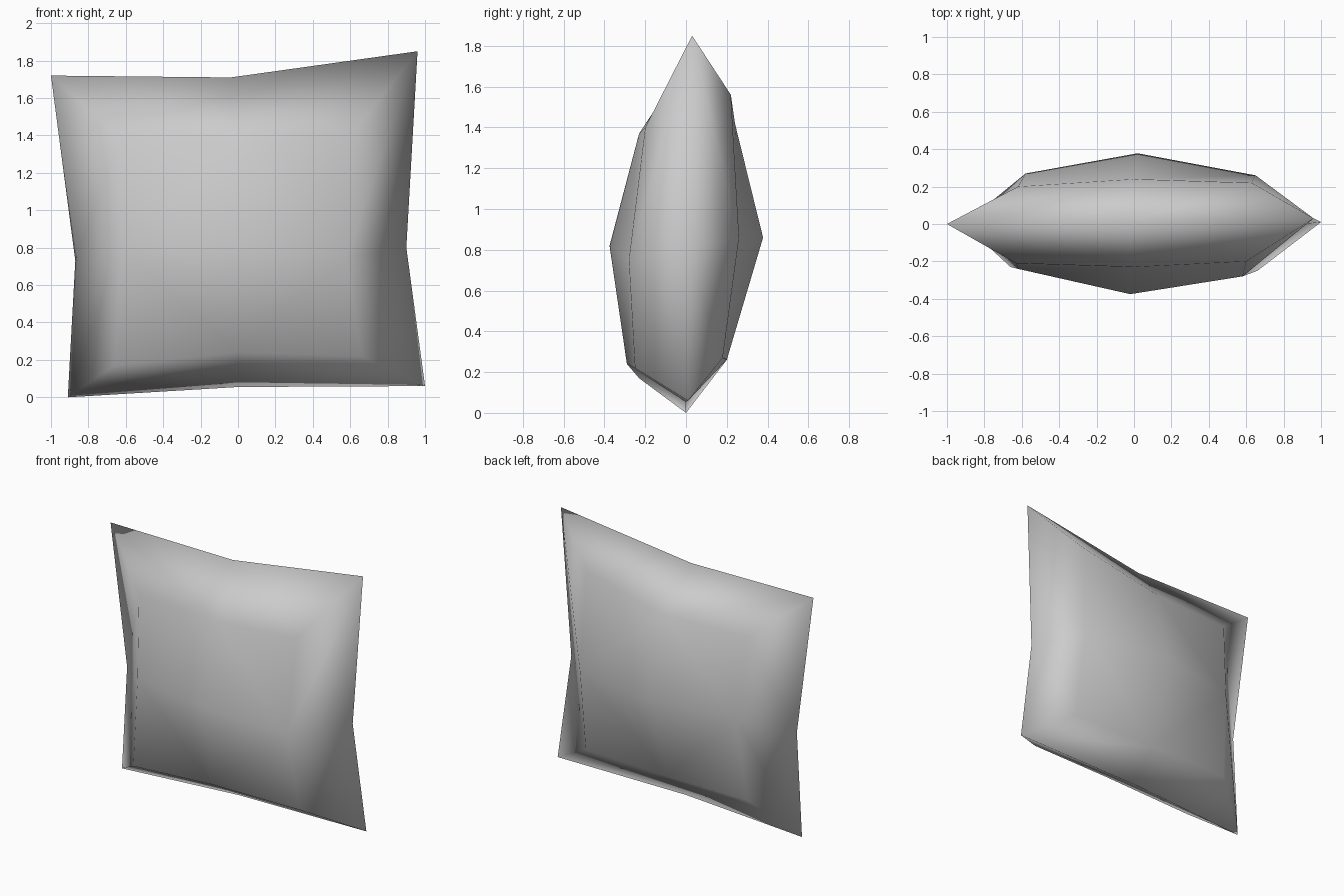
import bpy
import bmesh

# Remove the default cube
default_cube = bpy.data.objects.get("Cube")
if default_cube:
    bpy.data.objects.remove(default_cube, do_unlink=True)


def make_material(name, color):
    material = bpy.data.materials.new(name)
    material.use_nodes = True
    material.diffuse_color = color
    shader = next(n for n in material.node_tree.nodes if n.type == "BSDF_PRINCIPLED")
    shader.inputs["Base Color"].default_value = color
    return material


# Seam: pinched corners and edge middles, clockwise from the upper left corner
SEAM = [(-1, 0, 1.72), (-.04, 0, 1.71), (.96, .03, 1.85), (.9, 0, .8),
        (1, .01, .06), (0, 0, .055), (-.91, 0, 0), (-.87, 0, .73)]

# Padded panels: a ring in the same order as the seam, and the fullest point
FRONT_RING = [(-.63, -.21, 1.39), (0, -.23, 1.37), (.6, -.2, 1.4), (.58, -.28, .75),
              (.66, -.25, .22), (0, -.29, .24), (-.66, -.23, .17), (-.62, -.24, .8)]
FRONT_CENTRE = (-.02, -.375, .82)
BACK_RING = [(-.62, .2, 1.42), (0, .24, 1.42), (.63, .22, 1.56), (.65, .26, .86),
             (.66, .18, .27), (0, .2, .26), (-.62, .2, .26), (-.58, .27, .85)]
BACK_CENTRE = (.02, .378, .86)


def add_panel(bm, seam, ring_points, centre_point):
    """Join a padded panel to the seam with a sloping border and four middle quads."""
    ring = [bm.verts.new(p) for p in ring_points]
    centre = bm.verts.new(centre_point)
    count = len(seam)
    for i in range(count):
        j = (i + 1) % count
        bm.faces.new((seam[i], seam[j], ring[j], ring[i]))
    for corner in range(0, count, 2):
        bm.faces.new((ring[corner - 1], ring[corner], ring[corner + 1], centre))


# Cushion: two panels sharing one seam
bm = bmesh.new()
seam = [bm.verts.new(p) for p in SEAM]
add_panel(bm, seam, FRONT_RING, FRONT_CENTRE)
add_panel(bm, seam, BACK_RING, BACK_CENTRE)
bmesh.ops.recalc_face_normals(bm, faces=bm.faces)
for face in bm.faces:
    face.smooth = True

mesh = bpy.data.meshes.new("cushion")
bm.to_mesh(mesh)
bm.free()
mesh.materials.append(make_material("light_grey_fabric", (.6, .6, .6, 1)))
cushion = bpy.data.objects.new("cushion", mesh)
bpy.context.collection.objects.link(cushion)
